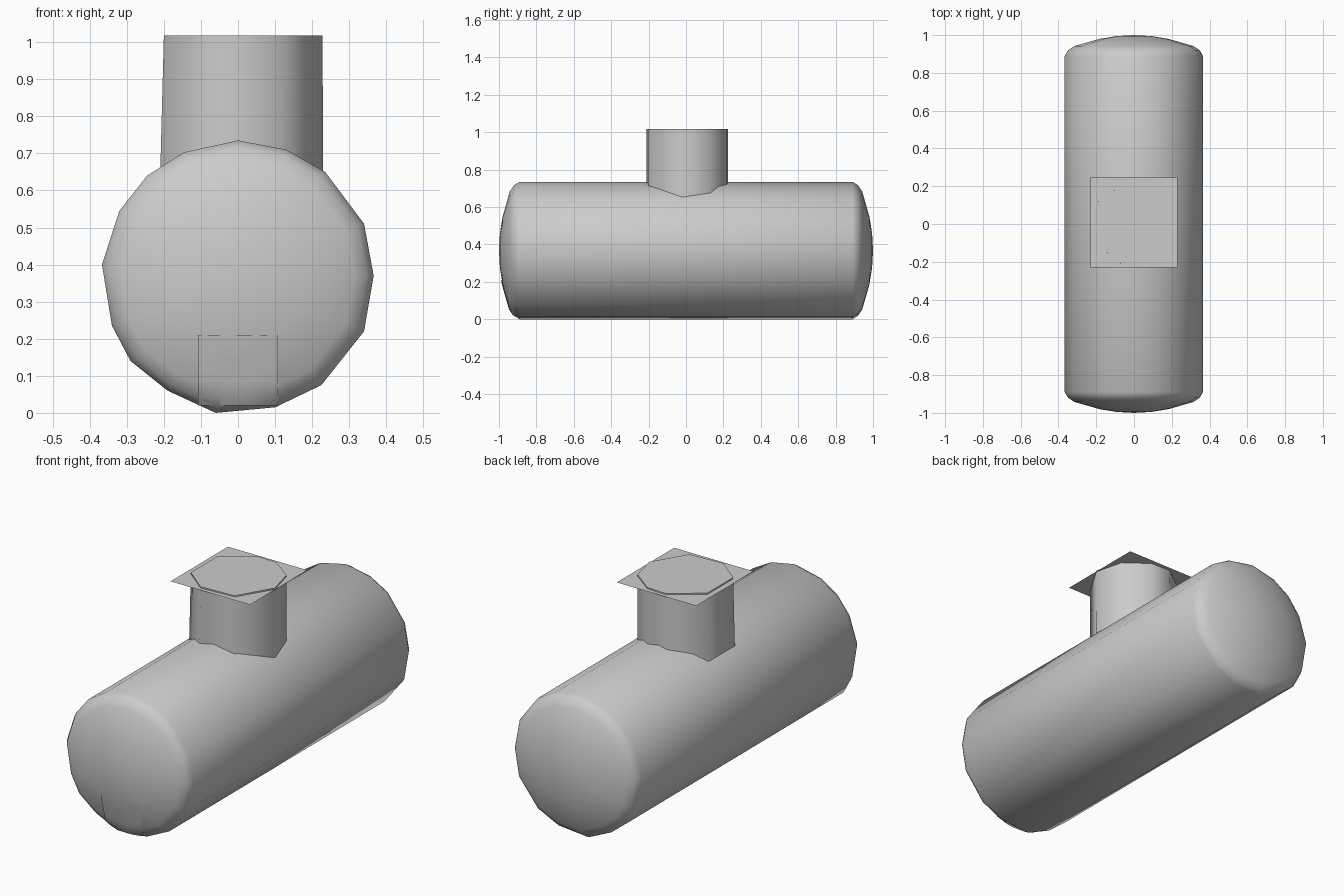
import bpy, bmesh, math

if "Cube" in bpy.data.objects:
    bpy.data.objects.remove(bpy.data.objects["Cube"])

CZ = 0.367
# tank cross-section (x, z), slightly uneven 16-sided ring
RING = [(0, .735), (.13, .71), (.235, .65), (.34, .51), (.366, .37), (.34, .22),
        (.225, .075), (.1, .015), (-.06, 0), (-.19, .06), (-.29, .14), (-.34, .235),
        (-.367, .4), (-.32, .545), (-.245, .64), (-.145, .703)]
# domed end profile (radius fraction, y)
DOME = [(1, .89), (.95, .92), (.86, .942), (.5, .98), (.25, .995)]
# neck outline (x, y)
NECK = [(-.2, -.105), (-.2, .11), (-.04, .225), (.07, .22),
        (.19, .13), (.228, -.02), (.12, -.2), (-.07, -.21)]


def finish(name, bm, smooth=None):
    bmesh.ops.recalc_face_normals(bm, faces=bm.faces)
    me = bpy.data.meshes.new(name)
    bm.to_mesh(me)
    bm.free()
    ob = bpy.data.objects.new(name, me)
    bpy.context.collection.objects.link(ob)
    if smooth:
        bpy.ops.object.select_all(action='DESELECT')
        ob.select_set(True)
        bpy.context.view_layer.objects.active = ob
        bpy.ops.object.shade_smooth_by_angle(angle=math.radians(smooth))
    return ob


def bridge(bm, a, b):
    for i in range(len(a)):
        j = (i + 1) % len(a)
        bm.faces.new((a[i], a[j], b[j], b[i]))


# Tank body with domed ends
bm = bmesh.new()
stations = [(f, -y) for f, y in reversed(DOME)] + DOME
rings = [[bm.verts.new((x * f, y, CZ + (z - CZ) * f)) for x, z in RING]
         for f, y in stations]
for a, b in zip(rings, rings[1:]):
    bridge(bm, a, b)
for ring, y in ((rings[0], -1), (rings[-1], 1)):
    tip = bm.verts.new((0, y, CZ))
    for i in range(len(ring)):
        bm.faces.new((ring[i], ring[(i + 1) % len(ring)], tip))
finish("tank_body", bm, 60)

# Access neck on top of the tank, slightly wider at the foot
bm = bmesh.new()
foot = [bm.verts.new((x * 1.03 - .005, y, .6)) for x, y in NECK]
top = [bm.verts.new((x, y, 1.018)) for x, y in NECK]
bridge(bm, foot, top)
bm.faces.new(top)
finish("access_neck", bm, 60)

# Thin lid inset inside the neck rim
bm = bmesh.new()
bm.faces.new([bm.verts.new((x * .96, y * .96, 1.02)) for x, y in NECK])
finish("neck_lid", bm)

# Square flange sheet
bm = bmesh.new()
bm.faces.new([bm.verts.new((x, y, 1.011)) for x, y in
              ((-.23, -.23), (.23, -.23), (.23, .245), (-.23, .245))])
finish("flange_sheet", bm)


def dome_y(r):
    """Front dome depth at a distance from the axis."""
    pts = [(0, 1.0)] + [(f * CZ, y) for f, y in reversed(DOME)]
    for (r0, y0), (r1, y1) in zip(pts, pts[1:]):
        if r <= r1:
            return -(y0 + (y1 - y0) * (r - r0) / (r1 - r0))
    return -.89


# Plate following the lower part of the front dome
bm = bmesh.new()
N = 6
grid = []
for j in range(N + 1):
    z = .02 + .19 * j / N
    grid.append([bm.verts.new((x, dome_y(math.hypot(x, z - CZ)) - .004, z))
                 for x in (-.108 + .216 * i / N for i in range(N + 1))])
for j in range(N):
    for i in range(N):
        bm.faces.new((grid[j][i], grid[j][i + 1], grid[j + 1][i + 1], grid[j + 1][i]))
finish("front_plate", bm, 60)
